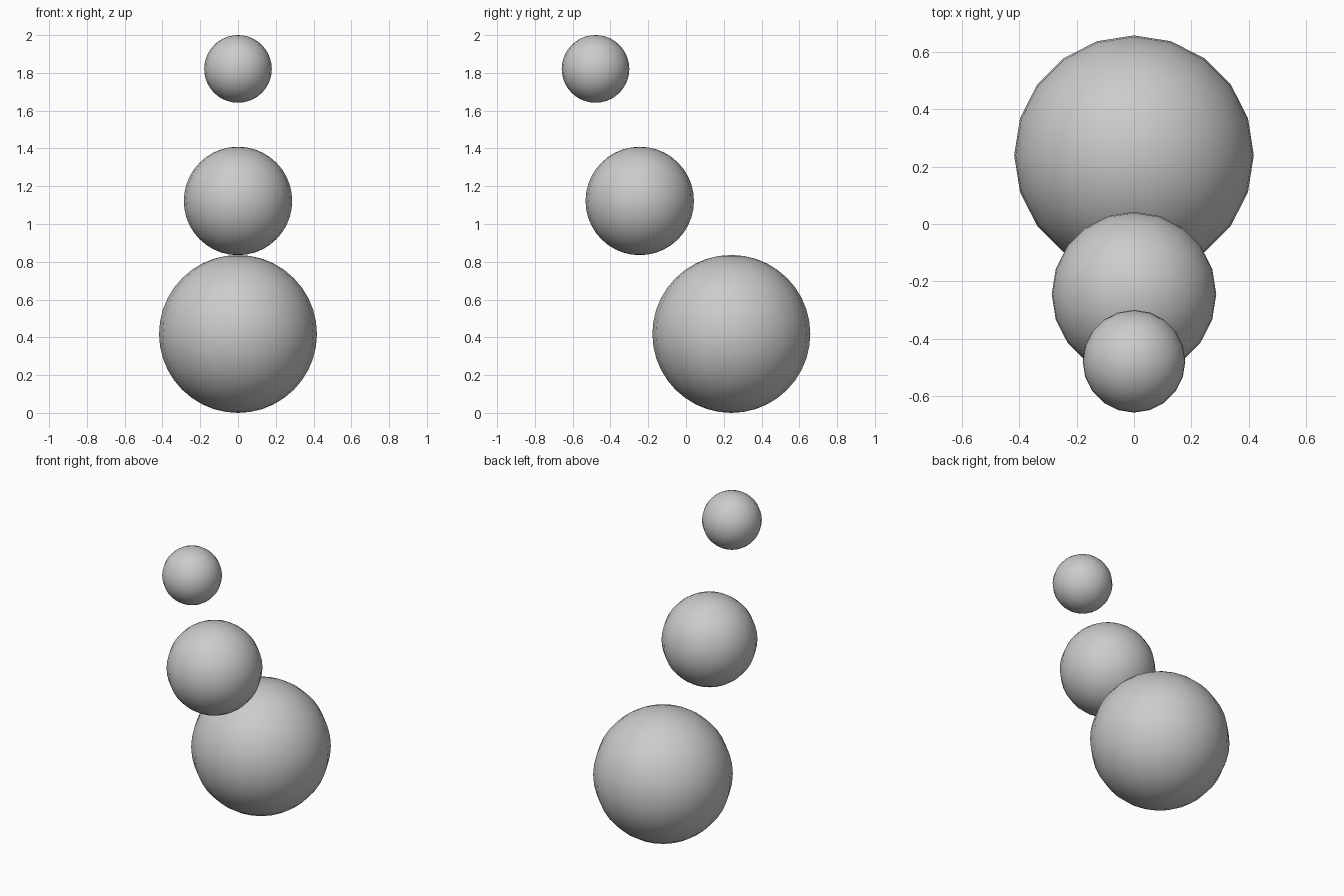
import bpy

if "Cube" in bpy.data.objects:
    bpy.data.objects.remove(bpy.data.objects["Cube"])

# name, radius, y, z of each floating ball
balls = [
    ("large_lower_ball", 0.418, 0.240, 0.418),
    ("middle_ball", 0.287, -0.245, 1.122),
    ("small_upper_ball", 0.179, -0.479, 1.821),
]

for name, radius, y, z in balls:
    bpy.ops.mesh.primitive_uv_sphere_add(segments=20, ring_count=20, radius=radius, location=(0, y, z))
    ball = bpy.context.object
    ball.name = name
    bpy.ops.object.shade_smooth()
